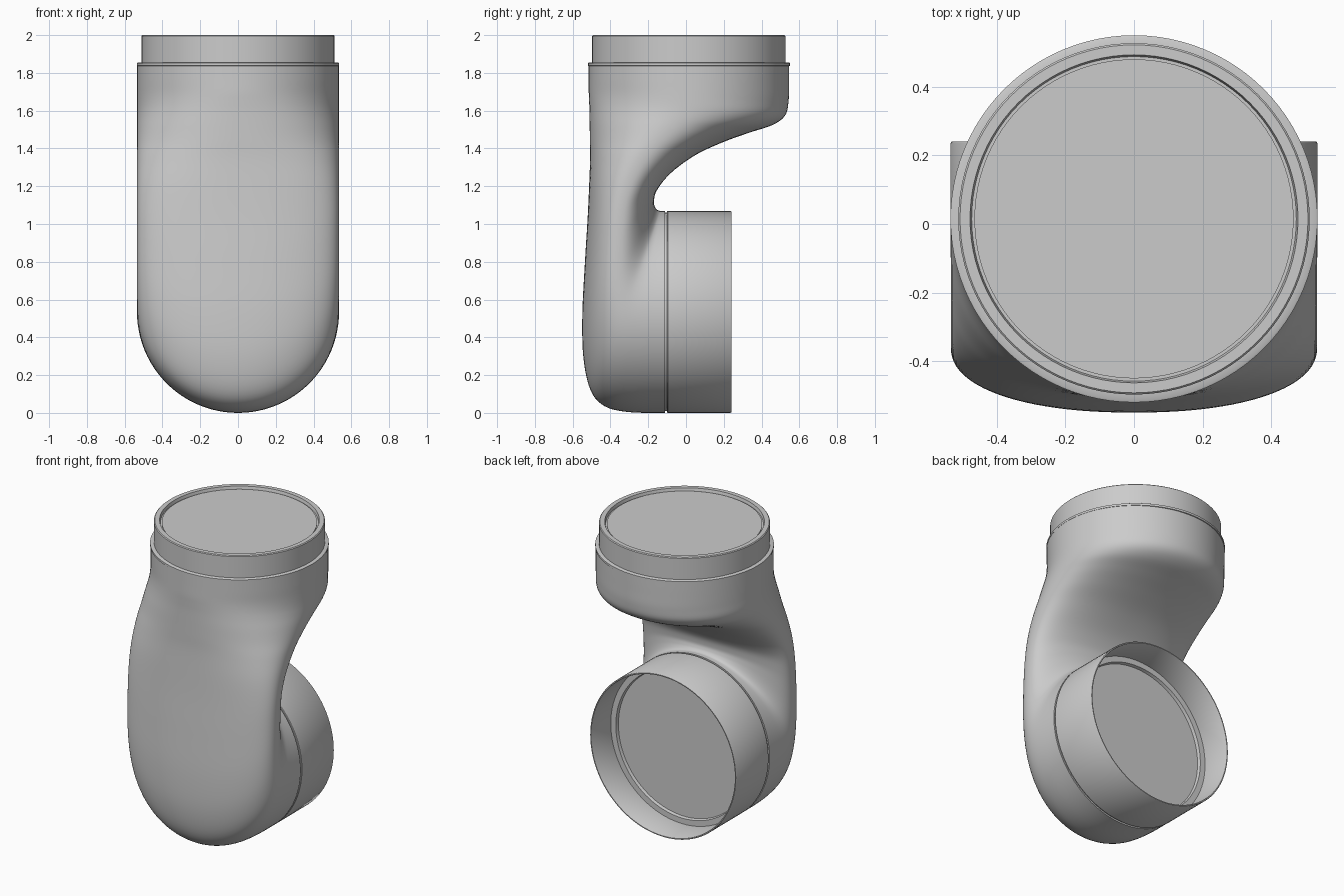
import bpy, math

if "Cube" in bpy.data.objects:
    bpy.data.objects.remove(bpy.data.objects["Cube"])

SEG = 96


def make(name, verts, faces, angle=35):
    mesh = bpy.data.meshes.new(name)
    mesh.from_pydata(verts, [], faces)
    mesh.update()
    ob = bpy.data.objects.new(name, mesh)
    bpy.context.collection.objects.link(ob)
    bpy.context.view_layer.objects.active = ob
    ob.select_set(True)
    bpy.ops.object.mode_set(mode='EDIT')
    bpy.ops.mesh.select_all(action='SELECT')
    bpy.ops.mesh.normals_make_consistent(inside=False)
    bpy.ops.object.mode_set(mode='OBJECT')
    bpy.ops.object.shade_smooth_by_angle(angle=math.radians(angle))
    ob.select_set(False)
    return ob


def skin(name, rings, angle=35):
    """Join equal closed rings with quads and cap both ends."""
    verts = [v for ring in rings for v in ring]
    faces = []
    for i in range(len(rings) - 1):
        for j in range(SEG):
            k = (j + 1) % SEG
            faces.append((i * SEG + j, i * SEG + k, (i + 1) * SEG + k, (i + 1) * SEG + j))
    faces.append(tuple(range(SEG)))
    faces.append(tuple((len(rings) - 1) * SEG + j for j in range(SEG)))
    return make(name, verts, faces, angle)


def turned(name, profile, place):
    """Turn (radius, height) points; place maps (a, b, h) to space."""
    rings = []
    for r, h in profile:
        rings.append([place(r * math.cos(2 * math.pi * j / SEG),
                            r * math.sin(2 * math.pi * j / SEG), h) for j in range(SEG)])
    return skin(name, rings)


def spline(rows, steps):
    out = []
    for i in range(len(rows) - 1):
        a, b, c, d = (rows[max(0, min(len(rows) - 1, i + o))] for o in (-1, 0, 1, 2))
        for s in range(steps):
            t = s / steps
            out.append([q + 0.5 * t * (r - p + t * (2 * p - 5 * q + 4 * r - w + t * (3 * (q - r) + w - p)))
                        for p, q, r, w in zip(a, b, c, d)])
    out.append(list(rows[-1]))
    return out


# curved housing: inner y,z / outer y,z / squareness of each cross-section
sections = [
    (0.545, 1.85, -0.515, 1.85, 2.0),
    (0.545, 1.75, -0.515, 1.77, 2.0),
    (0.543, 1.65, -0.515, 1.70, 2.0),
    (0.525, 1.575, -0.513, 1.65, 2.05),
    (0.460, 1.525, -0.511, 1.60, 2.1),
    (0.340, 1.485, -0.510, 1.53, 2.15),
    (0.200, 1.435, -0.509, 1.44, 2.2),
    (0.050, 1.365, -0.508, 1.34, 2.3),
    (-0.080, 1.27, -0.513, 1.20, 2.4),
    (-0.153, 1.18, -0.521, 1.03, 2.4),
    (-0.170, 1.12, -0.535, 0.80, 2.35),
    (-0.164, 1.09, -0.549, 0.52, 2.25),
    (-0.152, 1.075, -0.543, 0.29, 2.12),
    (-0.140, 1.07, -0.505, 0.12, 2.03),
    (-0.130, 1.07, -0.430, 0.035, 2.0),
    (-0.120, 1.07, -0.300, 0.004, 2.0),
    (-0.110, 1.07, -0.110, 0.0, 2.0),
]
rings = []
for yi, zi, yo, zo, n in spline(sections, 5):
    ring = []
    for j in range(SEG):
        a = 2 * math.pi * j / SEG
        c, s = math.cos(a), math.sin(a)
        u = math.copysign(abs(c) ** (2 / n), c)
        x = 0.534 * math.copysign(abs(s) ** (2 / n), s)
        ring.append((x, (yi + yo) / 2 + u * (yi - yo) / 2, (zi + zo) / 2 + u * (zi - zo) / 2))
    rings.append(ring)
skin("housing", rings, 50)

# upper connecting ring with its recessed lid
turned("upper_ring",
       [(0.512, 1.80), (0.512, 1.995), (0.507, 2.0), (0.478, 2.0), (0.473, 1.98), (0.465, 1.98), (0.465, 1.985)],
       lambda a, b, h: (a, b + 0.015, h))

# thin raised lip at the top of the housing
turned("collar_lip",
       [(0.525, 1.835), (0.535, 1.838), (0.535, 1.852), (0.530, 1.855), (0.50, 1.855)],
       lambda a, b, h: (a, b + 0.015, h))

# lower sleeve: seam groove, thin wall, stepped recess and disc
turned("lower_sleeve",
       [(0.525, -0.13), (0.525, -0.10), (0.532, -0.10), (0.535, -0.096), (0.535, 0.235), (0.532, 0.24),
        (0.526, 0.24), (0.524, 0.237), (0.522, 0.04), (0.485, 0.04), (0.48, 0.02), (0.47, 0.02)],
       lambda a, b, h: (a, h, b + 0.535))
